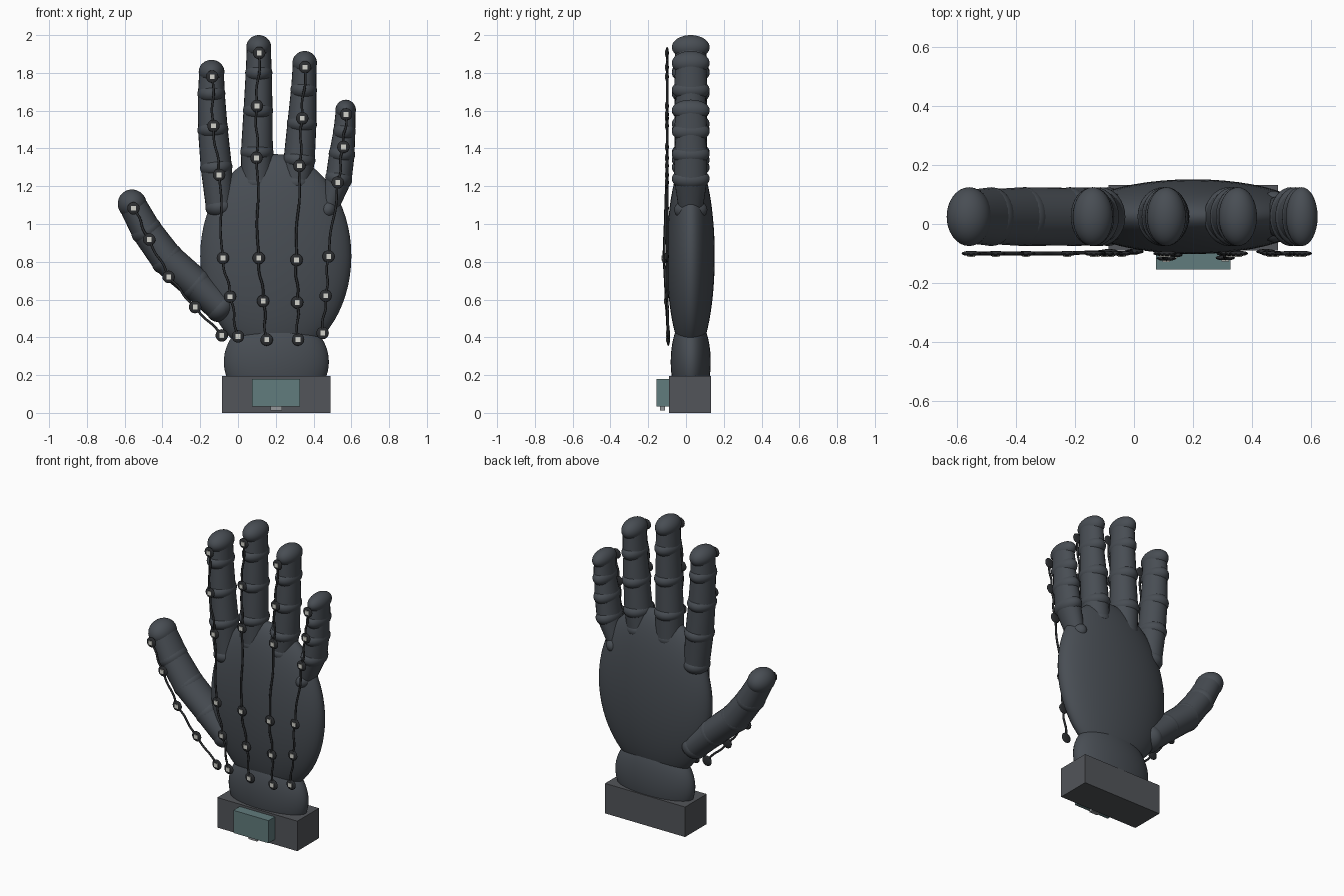
import bpy, bmesh, math
from mathutils import Matrix, Vector

if "Cube" in bpy.data.objects:
    bpy.data.objects.remove(bpy.data.objects["Cube"])

YC = 0.025  # depth centre of the hand


def material(name, rgb):
    m = bpy.data.materials.new(name)
    m.diffuse_color = (*rgb, 1)
    m.use_nodes = True
    m.node_tree.nodes["Principled BSDF"].inputs["Base Color"].default_value = m.diffuse_color
    return m


GLOVE = material("glove_dark", (0.065, 0.075, 0.088))
CUFF = material("cuff_grey", (0.085, 0.09, 0.1))
WIRE = material("wire_black", (0.025, 0.027, 0.03))
TEAL = material("module_teal", (0.12, 0.2, 0.205))
PALE = material("pale", (0.65, 0.65, 0.6))
STEEL = material("steel", (0.3, 0.31, 0.32))


def finish(name, bm, mat, smooth=True):
    me = bpy.data.meshes.new(name)
    bm.to_mesh(me)
    bm.free()
    ob = bpy.data.objects.new(name, me)
    bpy.context.collection.objects.link(ob)
    me.materials.append(mat)
    if smooth:
        bpy.ops.object.select_all(action='DESELECT')
        ob.select_set(True)
        bpy.context.view_layer.objects.active = ob
        bpy.ops.object.shade_smooth_by_angle(angle=math.radians(40))
    return ob


def add_ellipsoid(bm, c, r, tilt=0.0, u=32, v=20):
    m = Matrix.Translation(c) @ Matrix.Rotation(tilt, 4, 'Y') @ Matrix.Diagonal((*r, 1))
    bmesh.ops.create_uvsphere(bm, u_segments=u, v_segments=v, radius=1, matrix=m)


def add_box(bm, lo, hi):
    lo, hi = Vector(lo), Vector(hi)
    m = Matrix.Translation((lo + hi) / 2) @ Matrix.Diagonal((*(hi - lo), 1))
    bmesh.ops.create_cube(bm, size=1, matrix=m)


def box(name, lo, hi, mat):
    bm = bmesh.new()
    add_box(bm, lo, hi)
    finish(name, bm, mat, False)


def ellipsoid(name, c, r, mat):
    bm = bmesh.new()
    add_ellipsoid(bm, c, r, 0, 48, 32)
    finish(name, bm, mat)


# palm, wrist, cuff and control module
ellipsoid("palm", (0.2, YC, 0.83), (0.4, 0.127, 0.54), GLOVE)
ellipsoid("wrist", (0.203, YC, 0.27), (0.278, 0.106, 0.25), GLOVE)
box("cuff", (-0.086, -0.09, 0), (0.49, 0.132, 0.195), CUFF)
box("control_module", (0.075, -0.155, 0.033), (0.328, -0.088, 0.18), TEAL)
box("module_port", (0.172, -0.137, 0.012), (0.232, -0.11, 0.034), STEEL)


# fingers: tapered oval segments with flattened joints; points are (x, z, half width)
def finger(name, pts, tip_len, joint_depth=0.1, seg_depth=0.088, joint_len=0.058):
    bm = bmesh.new()
    n = len(pts)
    for (x0, z0, w0), (x1, z1, w1) in zip(pts, pts[1:]):
        tilt = math.atan2(x1 - x0, z1 - z0)
        length = math.hypot(x1 - x0, z1 - z0)
        w0, w1 = w0 * 0.96, w1 * 0.96
        m = (Matrix.Translation(((x0 + x1) / 2, YC, (z0 + z1) / 2)) @ Matrix.Rotation(tilt, 4, 'Y')
             @ Matrix.Diagonal((1, seg_depth / max(w0, w1), 1, 1)))
        bmesh.ops.create_cone(bm, cap_ends=True, segments=24, radius1=w0, radius2=w1,
                              depth=length, matrix=m)
    for i, (x, z, w) in enumerate(pts):
        a, b = pts[max(i - 1, 0)], pts[min(i + 1, n - 1)]
        tilt = math.atan2(b[0] - a[0], b[1] - a[1])
        add_ellipsoid(bm, (x, YC, z), (w, joint_depth if i else seg_depth,
                                       tip_len if i == n - 1 else joint_len), tilt)
    finish(name, bm, GLOVE)


finger("index_finger", [(-0.095, 1.09, 0.078), (-0.115, 1.3, 0.086), (-0.133, 1.5, 0.082),
                        (-0.141, 1.69, 0.074), (-0.14, 1.805, 0.068)], 0.064)
finger("middle_finger", [(0.1, 1.22, 0.086), (0.1, 1.38, 0.088), (0.106, 1.6, 0.08),
                         (0.11, 1.8, 0.072), (0.11, 1.936, 0.066)], 0.064)
finger("ring_finger", [(0.31, 1.22, 0.08), (0.324, 1.34, 0.086), (0.338, 1.53, 0.08),
                       (0.348, 1.71, 0.07), (0.353, 1.852, 0.065)], 0.064)
finger("little_finger", [(0.476, 1.075, 0.052), (0.533, 1.24, 0.072), (0.55, 1.37, 0.07),
                         (0.563, 1.49, 0.06), (0.57, 1.603, 0.054)], 0.055)
finger("thumb", [(-0.09, 0.56, 0.085), (-0.22, 0.68, 0.088), (-0.375, 0.815, 0.09),
                 (-0.485, 0.965, 0.084), (-0.56, 1.105, 0.076)], 0.078, 0.1, 0.1, 0.07)


# sensor strings: wire through flat nodes, floating just in front of the hand
def front_y(x, z):
    d = 1 - ((x - 0.2) / 0.4) ** 2 - ((z - 0.83) / 0.54) ** 2
    palm = YC - 0.127 * math.sqrt(max(d, 0))
    return min(-0.1 if z > 0.5 else -0.094, palm - 0.018)


def sensor_string(name, nodes):
    pts = [Vector((x, front_y(x, z), z)) for x, z in nodes]
    path = []
    for i, (a, b) in enumerate(zip(pts, pts[1:])):
        path.append(a)
        for k, t in enumerate((0.33, 0.67)):
            p = a.lerp(b, t)
            p.x += 0.006 * (-1) ** (i + k)
            path.append(p)
    path.append(pts[-1])
    cu = bpy.data.curves.new(name + "_wire", 'CURVE')
    cu.dimensions = '3D'
    cu.bevel_depth = 0.0065
    cu.bevel_resolution = 2
    cu.resolution_u = 5
    cu.use_fill_caps = True
    sp = cu.splines.new('BEZIER')
    sp.bezier_points.add(len(path) - 1)
    for bp, p in zip(sp.bezier_points, path):
        bp.co = p
        bp.handle_left_type = bp.handle_right_type = 'AUTO'
    cu.materials.append(WIRE)
    ob = bpy.data.objects.new(name + "_wire", cu)
    bpy.context.collection.objects.link(ob)

    discs, chips = bmesh.new(), bmesh.new()
    for p in pts:
        add_ellipsoid(discs, p, (0.033, 0.009, 0.033), 0, 16, 10)
        h = 0.0125
        add_box(chips, p - Vector((h, 0.012, h)), p + Vector((h, -0.002, h)))
    finish(name + "_nodes", discs, WIRE)
    finish(name + "_chips", chips, PALE, False)


sensor_string("index_sensor", [(-0.137, 1.78), (-0.13, 1.52), (-0.1, 1.26), (-0.08, 0.82),
                               (-0.042, 0.615), (0.0, 0.405)])
sensor_string("middle_sensor", [(0.112, 1.905), (0.1, 1.625), (0.098, 1.35), (0.11, 0.82),
                                (0.133, 0.592), (0.152, 0.388)])
sensor_string("ring_sensor", [(0.355, 1.83), (0.34, 1.56), (0.325, 1.308), (0.31, 0.81),
                              (0.313, 0.585), (0.318, 0.388)])
sensor_string("little_sensor", [(0.572, 1.58), (0.558, 1.408), (0.528, 1.22), (0.48, 0.828),
                                (0.464, 0.62), (0.448, 0.423)])
sensor_string("thumb_sensor", [(-0.553, 1.083), (-0.47, 0.918), (-0.367, 0.72),
                               (-0.227, 0.56), (-0.086, 0.41)])
